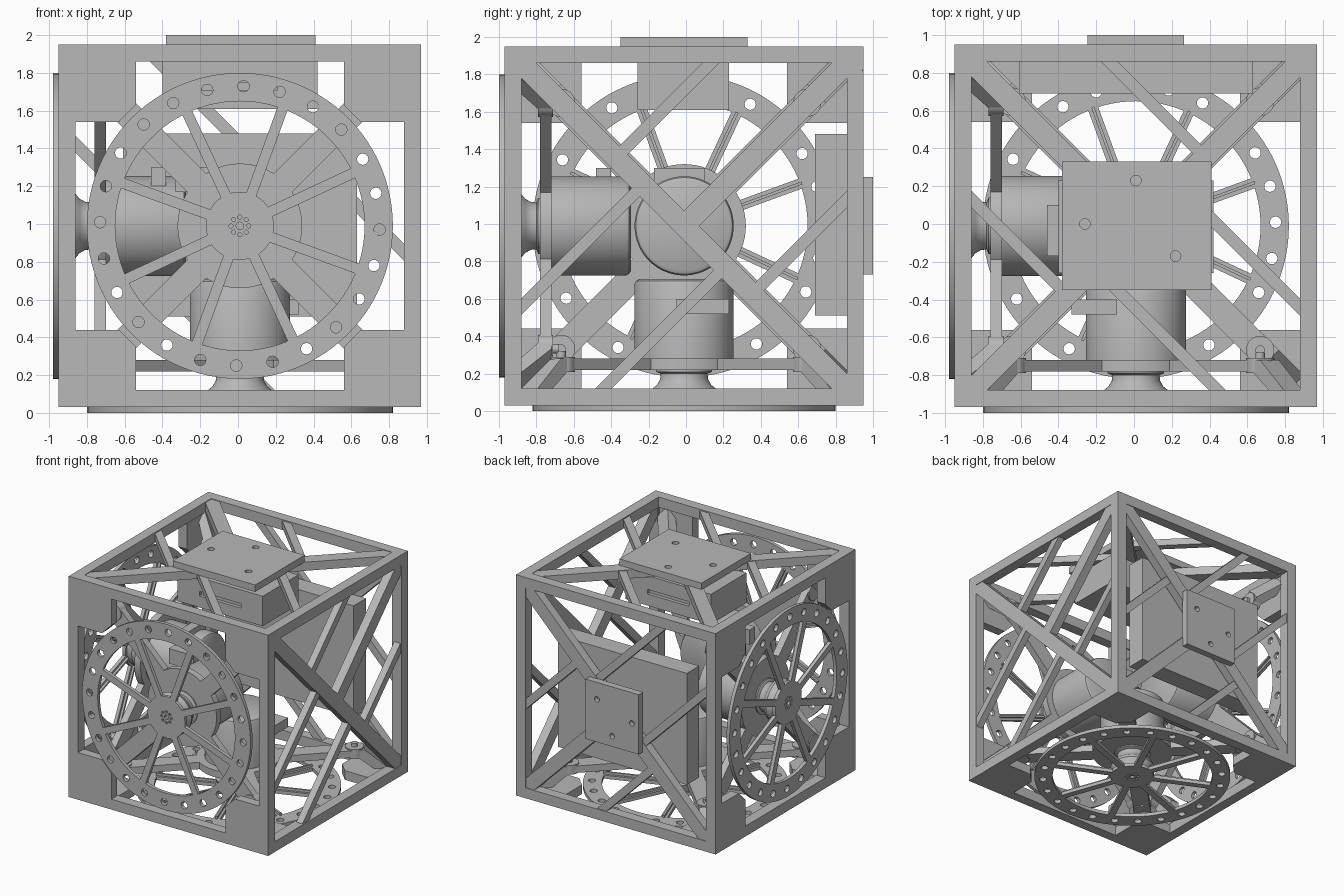
import bpy, bmesh, math
from mathutils import Matrix, Vector

if "Cube" in bpy.data.objects:
    bpy.data.objects.remove(bpy.data.objects["Cube"], do_unlink=True)

grey = bpy.data.materials.new("light grey")
grey.use_nodes = True
grey.diffuse_color = (0.48, 0.48, 0.48, 1)
grey.node_tree.nodes["Principled BSDF"].inputs["Base Color"].default_value = (0.48, 0.48, 0.48, 1)

CENTRE = Matrix.Translation((0.01, -0.01, 0.99))
H, B = 0.96, 0.87           # outer and inner half size of the frame
SIDES = {"bottom": Matrix.Identity(4),
         "front": Matrix(((0, 1, 0, 0), (0, 0, 1, 0), (1, 0, 0, 0), (0, 0, 0, 1))),
         "right": Matrix(((0, 0, 1, 0), (1, 0, 0, 0), (0, 1, 0, 0), (0, 0, 0, 1)))}


def turned(deg, axis="Z"):
    return Matrix.Rotation(math.radians(deg), 4, axis)


def add_box(bm, lo, hi, matrix=Matrix.Identity(4)):
    lo, hi = Vector(lo), Vector(hi)
    size = Matrix.Diagonal((*(hi - lo), 1))
    bmesh.ops.create_cube(bm, size=1, matrix=matrix @ Matrix.Translation((lo + hi) / 2) @ size)


def add_cyl(bm, x, y, z0, z1, r, n=32, matrix=Matrix.Identity(4)):
    bmesh.ops.create_cone(bm, cap_ends=True, segments=n, radius1=r, radius2=r, depth=z1 - z0,
                          matrix=matrix @ Matrix.Translation((x, y, (z0 + z1) / 2)))


def add_prism(bm, pts, z0, z1, matrix=Matrix.Identity(4)):
    low = [bm.verts.new(matrix @ Vector((x, y, z0))) for x, y in pts]
    face = bm.faces.new(low)
    out = bmesh.ops.extrude_face_region(bm, geom=[face])["geom"]
    bmesh.ops.translate(bm, vec=matrix.to_3x3() @ Vector((0, 0, z1 - z0)),
                        verts=[v for v in out if isinstance(v, bmesh.types.BMVert)])


def add_lathe(bm, profile, n=48):
    rings = [[bm.verts.new((r * math.cos(2 * math.pi * i / n), r * math.sin(2 * math.pi * i / n), z))
              for i in range(n)] for r, z in profile]
    for a, b in zip(rings, rings[1:]):
        for i in range(n):
            bm.faces.new((a[i], a[(i + 1) % n], b[(i + 1) % n], b[i]))
    bm.faces.new(rings[0])
    bm.faces.new(rings[-1])


def to_mesh(bm, name):
    bmesh.ops.recalc_face_normals(bm, faces=bm.faces[:])
    me = bpy.data.meshes.new(name)
    bm.to_mesh(me)
    bm.free()
    me.materials.append(grey)
    return me


def place(me, name, matrix=Matrix.Identity(4), smooth=False):
    ob = bpy.data.objects.new(name, me)
    bpy.context.collection.objects.link(ob)
    ob.matrix_world = CENTRE @ matrix
    if smooth:
        bpy.ops.object.select_all(action="DESELECT")
        ob.select_set(True)
        bpy.context.view_layer.objects.active = ob
        bpy.ops.object.shade_smooth_by_angle(angle=math.radians(35))
    return ob


def drilled(bm, cutter_bm, name):
    """Cut the holes and return the finished mesh."""
    ob = place(to_mesh(bm, name), name)
    cut = place(to_mesh(cutter_bm, name + "_cutter"), name + "_cutter")
    cut.hide_render = True
    mod = ob.modifiers.new("holes", "BOOLEAN")
    mod.object, mod.operation, mod.solver = cut, "DIFFERENCE", "EXACT"
    bpy.context.view_layer.update()
    me = bpy.data.meshes.new_from_object(ob.evaluated_get(bpy.context.evaluated_depsgraph_get()))
    me.name = name
    bpy.data.objects.remove(ob)
    bpy.data.objects.remove(cut)
    return me


def polar(r, deg):
    a = math.radians(deg)
    return r * math.cos(a), r * math.sin(a)


# Cube frame: twelve edge bars
bm = bmesh.new()
for turn in SIDES.values():
    for a in (-1, 1):
        for b in (-1, 1):
            x, y, w = a * (H + B) / 2, b * (H + B) / 2, (H - B) / 2
            add_box(bm, (x - w, y - w, -H), (x + w, y + w, H), turn)
place(to_mesh(bm, "cube_frame"), "cube_frame")

# Wheel rim with bolt holes
Z0, Z1 = -0.99, -0.96
bm, cut = bmesh.new(), bmesh.new()
add_cyl(bm, 0, 0, Z0, Z1, 0.81, n=96)
add_cyl(cut, 0, 0, Z0 - 0.1, Z1 + 0.1, 0.66, n=96)
for k in range(24):
    add_cyl(cut, *polar(0.74, 15 * k + 1.5), Z0 - 0.1, Z1 + 0.1, 0.03, n=20)
rim = drilled(bm, cut, "wheel_rim")

# Wheel hub with a ring of small holes
bm, cut = bmesh.new(), bmesh.new()
add_cyl(bm, 0, 0, Z0, Z1, 0.18, n=48)
for k in range(8):
    add_cyl(cut, *polar(0.047, 45 * k), Z0 - 0.1, Z1 - 0.01, 0.011, n=10)
add_cyl(cut, 0, 0, Z0 - 0.1, Z1 - 0.01, 0.02, n=16)
hub = drilled(bm, cut, "wheel_hub")

# Wheel spokes with a stiffening rib behind each
bm = bmesh.new()
for k in range(8):
    add_box(bm, (0.17, -0.028, Z0), (0.67, 0.028, Z1), turned(45 * k + 20))
    add_box(bm, (0.17, -0.008, Z1), (0.67, 0.008, Z1 + 0.02), turned(45 * k + 20))
spokes = to_mesh(bm, "wheel_spokes")

# Flared coupling and motor body
bm = bmesh.new()
add_lathe(bm, [(0.16, -0.965), (0.18, -0.9), (0.17, -0.87), (0.145, -0.85), (0.128, -0.82),
               (0.125, -0.79), (0.15, -0.78), (0.15, -0.7)])
coupling = to_mesh(bm, "coupling")
bm = bmesh.new()
add_lathe(bm, [(0.265, -0.74), (0.265, -0.31), (0.258, -0.295), (0.24, -0.285)], 64)
motor = to_mesh(bm, "motor")

# Motor mount: round flange and diagonal arms with bolts and slanted legs
bm = bmesh.new()
add_cyl(bm, 0, 0, -0.77, -0.71, 0.33, n=64)
LEG = [(0.94, -0.77), (0.94, -0.71), (1.0, -0.71), (1.2, -0.89), (1.09, -0.89)]
for k in range(4):
    turn = turned(45 + 90 * k)
    add_box(bm, (0.28, -0.07, -0.77), (0.95, 0.07, -0.71), turn)
    add_prism(bm, LEG, -0.07, 0.07, turn @ turned(90, "X"))
    add_cyl(bm, 0.93, 0, -0.78, -0.7, 0.075, matrix=turn)
    add_cyl(bm, 0.93, 0, -0.7, -0.67, 0.025, n=16, matrix=turn)
mount = to_mesh(bm, "motor_mount")

# Corner gussets with a clipped inner corner
bm = bmesh.new()
for a in (-1, 1):
    for b in (-1, 1):
        pts = [(0.9, 0.9), (0.9, 0.55), (0.64, 0.55), (0.55, 0.64), (0.55, 0.9)]
        add_prism(bm, [(a * x, b * y) for x, y in pts], -H, -0.88)
gussets = to_mesh(bm, "corner_gussets")

for side, turn in SIDES.items():
    for me in (rim, hub, spokes, coupling, motor, mount, gussets):
        place(me, side + "_" + me.name, turn, smooth=me is not gussets)

# Truss panels: three diagonal struts, and braces that flank the open quarter
for side, turn, open_angle in (("top", "bottom", -45), ("back", "front", -45), ("left", "right", 225)):
    bm = bmesh.new()
    spin = turned(open_angle)
    add_box(bm, (-0.057, -1.27, 0.88), (0.057, 1.27, 0.955), spin)
    add_box(bm, (-1.27, -0.057, 0.88), (0, 0.057, 0.955), spin)
    for s in (-1, 1):
        for y, x0, x1 in ((0.515, -0.75, 0), (0.31, 0, 0.95)):
            add_box(bm, (x0, s * y - 0.032, 0.89), (x1, s * y + 0.032, 0.95), spin)
    place(to_mesh(bm, side + "_truss"), side + "_truss", SIDES[turn])

# Drilled outer plates
HOLES = ((0, 0.24), (-0.27, 0.01), (0.21, -0.16))
bm, cut = bmesh.new(), bmesh.new()
add_box(bm, (-0.39, -0.34, 0.95), (0.4, 0.34, 1.01))
for x, y in HOLES:
    add_cyl(cut, x, y, 0.97, 1.1, 0.028, n=20)
place(drilled(bm, cut, "top_plate"), "top_plate")
bm, cut = bmesh.new(), bmesh.new()
add_box(bm, (-0.255, 0.95, -0.26), (0.255, 1.01, 0.26))
for x, z in HOLES:
    add_cyl(cut, x * 0.7, z * 0.7, 0.97, 1.1, 0.024, n=20, matrix=turned(-90, "X"))
place(drilled(bm, cut, "back_plate"), "back_plate")

# Electronics housing below the top plate, with a slot at front and back
bm, cut = bmesh.new(), bmesh.new()
add_box(bm, (-0.41, -0.25, 0.62), (0.41, 0.24, 0.88))
for y in (-0.25, 0.24):
    add_box(cut, (-0.2, y - 0.03, 0.72), (0.2, y + 0.03, 0.76))
place(drilled(bm, cut, "top_housing"), "top_housing")

# Battery housing behind the back plate
bm = bmesh.new()
add_box(bm, (-0.62, 0.7, -0.48), (0.62, 0.87, 0.49))
place(to_mesh(bm, "back_housing"), "back_housing")

# Cable connectors on the motors
for name, lo, hi in (("right_connector", (-0.47, -0.16, 0.2), (-0.39, 0.11, 0.31)),
                     ("front_connector", (-0.34, -0.47, 0.18), (-0.1, -0.39, 0.31)),
                     ("bottom_connector", (0.19, -0.04, -0.47), (0.31, 0.24, -0.39))):
    bm = bmesh.new()
    add_box(bm, lo, hi)
    place(to_mesh(bm, name), name)
